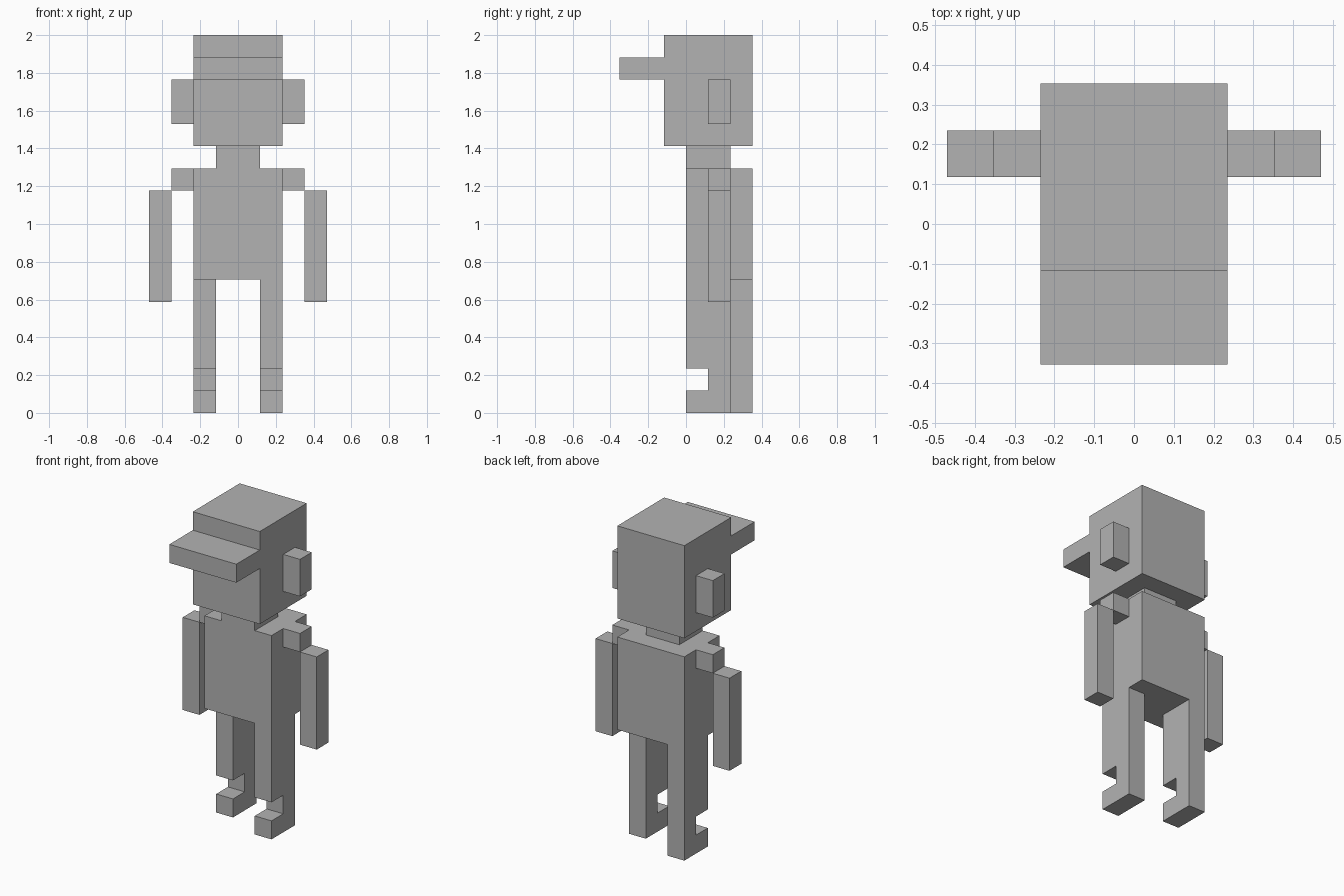
import bpy
import bmesh

cube = bpy.data.objects.get("Cube")
if cube:
    bpy.data.objects.remove(cube, do_unlink=True)

U = 2 / 17  # one block; the figure is 17 blocks tall

grey = bpy.data.materials.new("plain_grey")
grey.use_nodes = True
COLOUR = (0.45, 0.45, 0.45, 1)
grey.diffuse_color = COLOUR
grey.node_tree.nodes["Principled BSDF"].inputs["Base Color"].default_value = COLOUR


def prism(name, profile, x0, x1):
    """Extrude a (y, z) outline from x0 to x1, all in blocks."""
    bm = bmesh.new()
    face = bm.faces.new([bm.verts.new((x0 * U, y * U, z * U)) for y, z in profile])
    ext = bmesh.ops.extrude_face_region(bm, geom=[face])
    moved = [g for g in ext["geom"] if isinstance(g, bmesh.types.BMVert)]
    bmesh.ops.translate(bm, verts=moved, vec=((x1 - x0) * U, 0, 0))
    bmesh.ops.recalc_face_normals(bm, faces=bm.faces)
    mesh = bpy.data.meshes.new(name)
    bm.to_mesh(mesh)
    bm.free()
    mesh.materials.append(grey)
    obj = bpy.data.objects.new(name, mesh)
    bpy.context.collection.objects.link(obj)
    return obj


def box(name, x, y, z):
    outline = [(y[0], z[0]), (y[1], z[0]), (y[1], z[1]), (y[0], z[1])]
    return prism(name, outline, *x)


# Head, cap brim, neck and torso
box("head", (-2, 2), (-1, 3), (12, 17))
box("cap_brim", (-2, 2), (-3, -1), (15, 16))
box("neck", (-1, 1), (0, 2), (11, 12))
box("torso", (-2, 2), (0, 3), (6, 11))

# Ears, shoulders, arms and striding legs; the left leg is one block forward
for side, s, step in (("left", 1, 0), ("right", -1, 1)):
    def span(a, b):
        return tuple(sorted((s * a, s * b)))

    box(side + "_ear", span(2, 3), (1, 2), (13, 15))
    box(side + "_shoulder", span(2, 3), (1, 2), (10, 11))
    box(side + "_arm", span(3, 4), (1, 2), (5, 10))

    # Leg outline with the gap between shin and foot
    leg = [(0, 0), (2, 0), (2, 6), (0, 6), (0, 2), (1, 2), (1, 1), (0, 1)]
    prism(side + "_leg", [(y + step, z) for y, z in leg], *span(1, 2))
